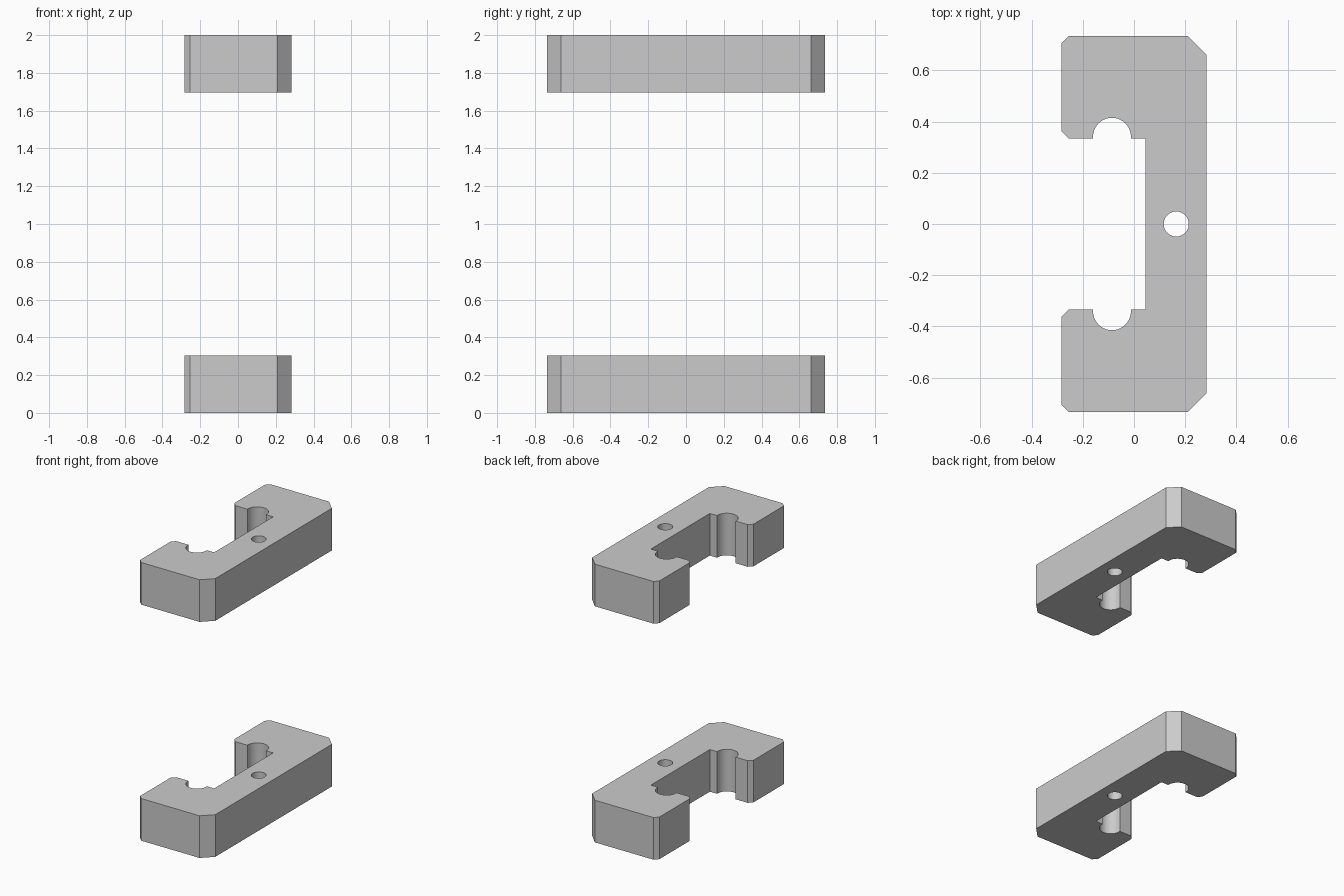
import bpy, bmesh
from math import pi, cos, sin, radians

if "Cube" in bpy.data.objects:
    bpy.data.objects.remove(bpy.data.objects["Cube"])

THICK = 0.303


def arc(cx, cy, r, a0, a1, n):
    return [(cx + r * cos(a0 + (a1 - a0) * i / n),
             cy + r * sin(a0 + (a1 - a0) * i / n)) for i in range(n + 1)]


# Upper half of the C outline, from the outer right chamfer round to the inner wall
half = [(0.283, 0.662), (0.21, 0.735), (-0.255, 0.735), (-0.283, 0.707),
        (-0.283, 0.362), (-0.256, 0.335)]
half += [(-0.16, 0.335)] + arc(-0.086, 0.341, 0.074, pi, 0, 20) + [(-0.012, 0.335)]
half += [(0.045, 0.335)]
outline = half + [(x, -y) for x, y in reversed(half)]

# Round bolt hole through the spine
hole = arc(0.165, 0, 0.049, 0, 2 * pi, 32)[:-1]


def clamp_plate(name, z):
    bm = bmesh.new()
    edges = []
    for loop in (outline, hole):
        vs = [bm.verts.new((x, y, 0)) for x, y in loop]
        edges += [bm.edges.new((vs[i - 1], vs[i])) for i in range(len(vs))]
    bmesh.ops.triangle_fill(bm, edges=edges, use_beauty=True, use_dissolve=False)
    ext = bmesh.ops.extrude_face_region(bm, geom=bm.faces[:], use_keep_orig=True)
    top = [g for g in ext["geom"] if isinstance(g, bmesh.types.BMVert)]
    bmesh.ops.translate(bm, verts=top, vec=(0, 0, THICK))
    bmesh.ops.recalc_face_normals(bm, faces=bm.faces[:])
    mesh = bpy.data.meshes.new(name)
    bm.to_mesh(mesh)
    bm.free()
    ob = bpy.data.objects.new(name, mesh)
    ob.location.z = z
    bpy.context.collection.objects.link(ob)
    bpy.ops.object.select_all(action="DESELECT")
    ob.select_set(True)
    bpy.context.view_layer.objects.active = ob
    bpy.ops.object.shade_smooth_by_angle(angle=radians(25))


# Two identical plates, bottom and top
clamp_plate("lower_bracket", 0)
clamp_plate("upper_bracket", 2 - THICK)
